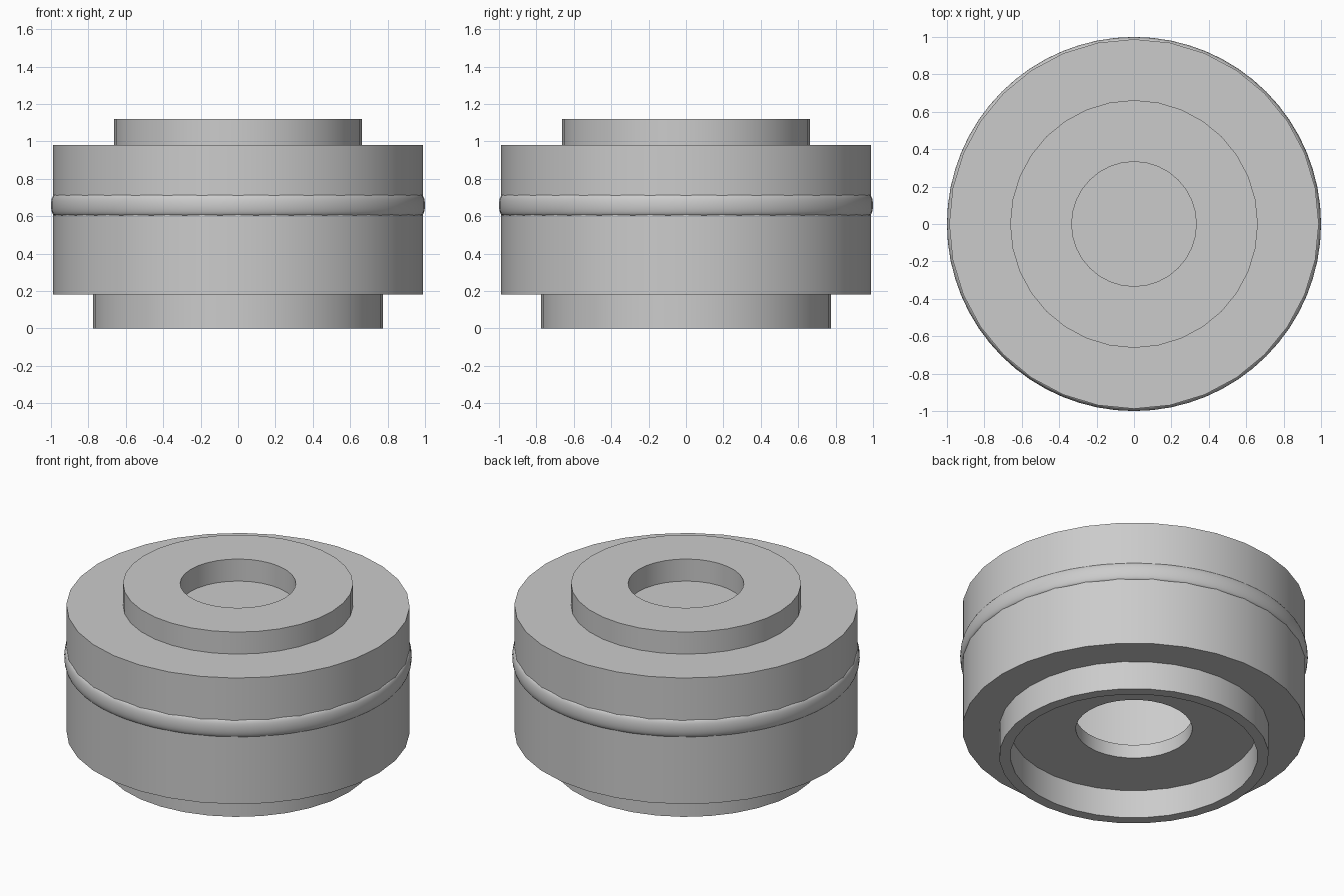
import bpy
import bmesh
import math

cube = bpy.data.objects.get("Cube")
if cube:
    bpy.data.objects.remove(cube, do_unlink=True)

GREY = (0.6, 0.6, 0.6, 1.0)
metal = bpy.data.materials.new("plain grey")
metal.use_nodes = True
metal.diffuse_color = GREY
metal.node_tree.nodes["Principled BSDF"].inputs["Base Color"].default_value = GREY


def lathe(name, profile, sides, closed=True):
    """Turn a (radius, height) profile around the z axis."""
    bm = bmesh.new()
    verts = [bm.verts.new((r, 0, z)) for r, z in profile]
    pairs = list(zip(verts, verts[1:]))
    if closed:
        pairs.append((verts[-1], verts[0]))
    edges = [bm.edges.new(pair) for pair in pairs]
    bmesh.ops.spin(bm, geom=verts + edges, cent=(0, 0, 0), axis=(0, 0, 1),
                   angle=math.tau, steps=sides, use_merge=False)
    bmesh.ops.remove_doubles(bm, verts=bm.verts, dist=0.0001)
    bmesh.ops.recalc_face_normals(bm, faces=bm.faces)
    mesh = bpy.data.meshes.new(name)
    bm.to_mesh(mesh)
    bm.free()
    mesh.materials.append(metal)
    obj = bpy.data.objects.new(name, mesh)
    bpy.context.collection.objects.link(obj)
    bpy.ops.object.select_all(action="DESELECT")
    obj.select_set(True)
    bpy.context.view_layer.objects.active = obj
    bpy.ops.object.shade_smooth_by_angle(angle=math.radians(35))
    return obj


def ring(name, inner, outer, bottom, top):
    return lathe(name, [(inner, bottom), (outer, bottom), (outer, top), (inner, top)], 32)


# Hollow drum: closed top, thick base plate with a central opening
lathe("drum_body", [(0, 0.98), (0.988, 0.98), (0.988, 0.18), (0.335, 0.18),
                    (0.335, 0.267), (0.9, 0.267), (0.9, 0.9), (0, 0.9)],
      32, closed=False)

# Raised collar on the lid and skirt under the base
ring("top_collar", 0.333, 0.662, 0.975, 1.12)
ring("bottom_skirt", 0.711, 0.776, 0, 0.19)

# Rounded bead around the drum
steps = 10
bead = [(0.98 + 0.02 * math.sin(math.pi * i / steps),
         0.659 - 0.056 * math.cos(math.pi * i / steps)) for i in range(steps + 1)]
lathe("side_bead", bead, 64)
